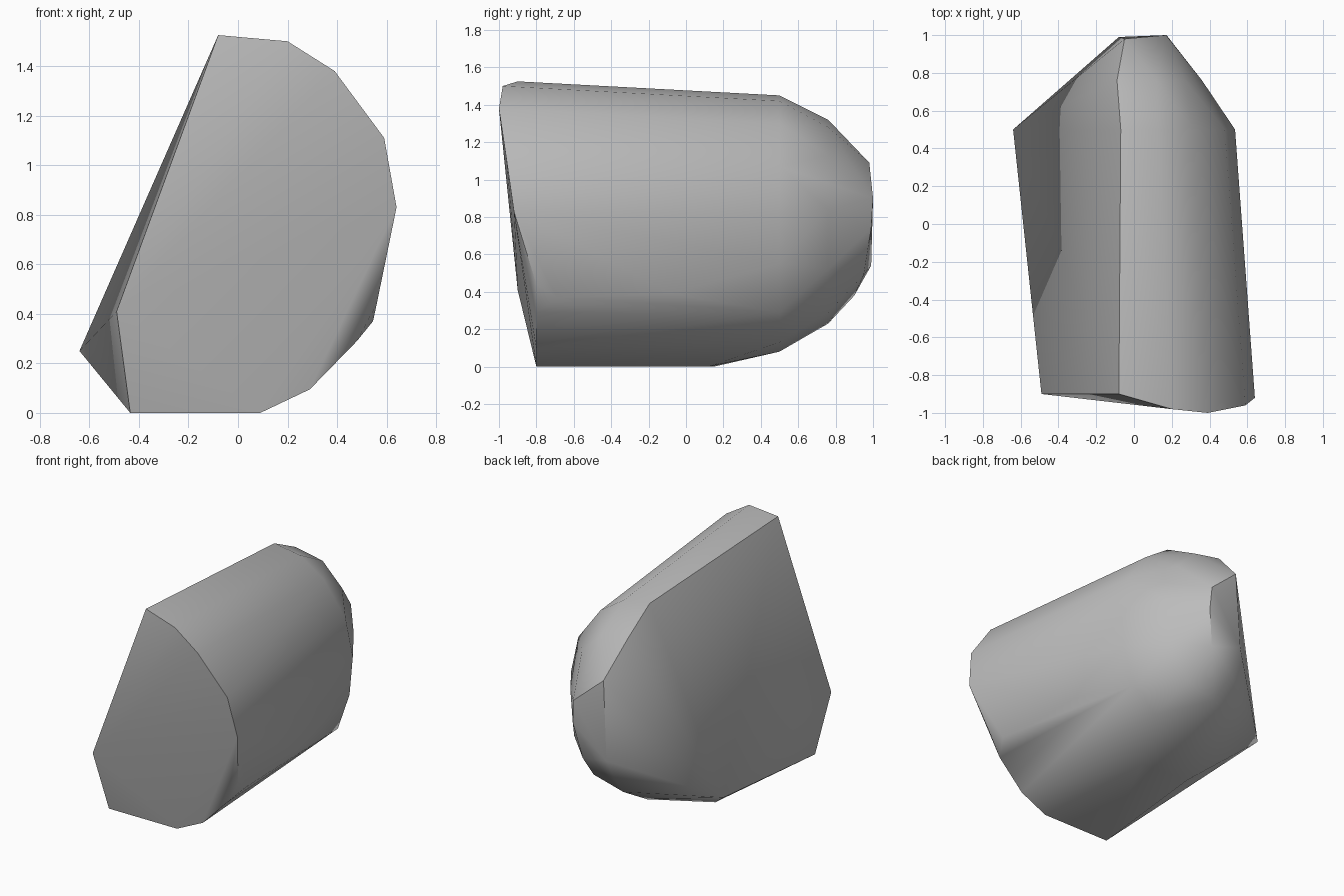
import bpy
import bmesh
import math


def make_material(name, colour):
    material = bpy.data.materials.new(name)
    material.use_nodes = True
    material.diffuse_color = colour
    material.node_tree.nodes["Principled BSDF"].inputs["Base Color"].default_value = colour
    return material


def section(depth, profile):
    """Place an (x, z) profile at one depth along y."""
    return [(x, depth, z) for x, z in profile]


def hull_object(name, points, material, smooth_angle):
    """Wrap the control points in a convex skin."""
    bm = bmesh.new()
    for point in points:
        bm.verts.new(point)
    result = bmesh.ops.convex_hull(bm, input=bm.verts[:])
    unused = {item for item in result["geom_interior"] + result["geom_unused"]
              if isinstance(item, bmesh.types.BMVert)}
    bmesh.ops.delete(bm, geom=list(unused), context="VERTS")
    bmesh.ops.recalc_face_normals(bm, faces=bm.faces[:])
    mesh = bpy.data.meshes.new(name)
    bm.to_mesh(mesh)
    bm.free()
    mesh.materials.append(material)
    obj = bpy.data.objects.new(name, mesh)
    bpy.context.collection.objects.link(obj)
    bpy.ops.object.select_all(action="DESELECT")
    obj.select_set(True)
    bpy.context.view_layer.objects.active = obj
    bpy.ops.object.shade_smooth_by_angle(angle=math.radians(smooth_angle))
    return obj


default_cube = bpy.data.objects.get("Cube")
if default_cube:
    bpy.data.objects.remove(default_cube, do_unlink=True)

stone_grey = make_material("stone_grey", (0.5, 0.5, 0.5, 1.0))

# Slanted front face: upper rim leans forward, lower rim sits further back
front_upper = [
    (-0.08, -0.9, 1.525), (0.2, -0.98, 1.5), (0.39, -1.0, 1.38),
    (0.59, -0.96, 1.11), (0.64, -0.92, 0.83), (-0.49, -0.9, 0.41),
]
front_lower = section(-0.8, [
    (-0.435, 0), (0.09, 0), (0.29, 0.095), (0.48, 0.29), (0.56, 0.44),
])

# Lower flank crease and the flat base
flank_and_base = [
    (0.545, -0.69, 0.37), (0.52, -0.08, 0.39),
    (-0.33, 0.15, 0), (0.03, 0.12, 0),
]

# Shoulder where the straight body begins to round off
shoulder = section(0.5, [
    (-0.07, 1.45), (0.13, 1.42), (0.31, 1.3), (0.48, 1.07), (0.535, 0.82),
    (0.51, 0.55), (0.42, 0.29), (0.24, 0.13), (-0.05, 0.08),
])

# Rounded rear, stepping in to a small blunt end
rear_round = section(0.76, [
    (-0.09, 1.32), (0.12, 1.28), (0.27, 1.13), (0.36, 0.84),
    (0.33, 0.52), (0.18, 0.29), (-0.05, 0.23),
])
blunt_end = [
    (-0.05, 0.98, 1.09), (0.17, 1.0, 0.9), (0.18, 0.99, 0.74),
    (0.13, 0.95, 0.49), (-0.08, 0.99, 0.54), (-0.08, 0.9, 0.38),
]

# Low corner that sets the broad sheared side
side_corner = [(-0.64, 0.5, 0.25)]

hull_object(
    "rock_chunk",
    front_upper + front_lower + flank_and_base + shoulder
    + rear_round + blunt_end + side_corner,
    stone_grey, 35,
)
